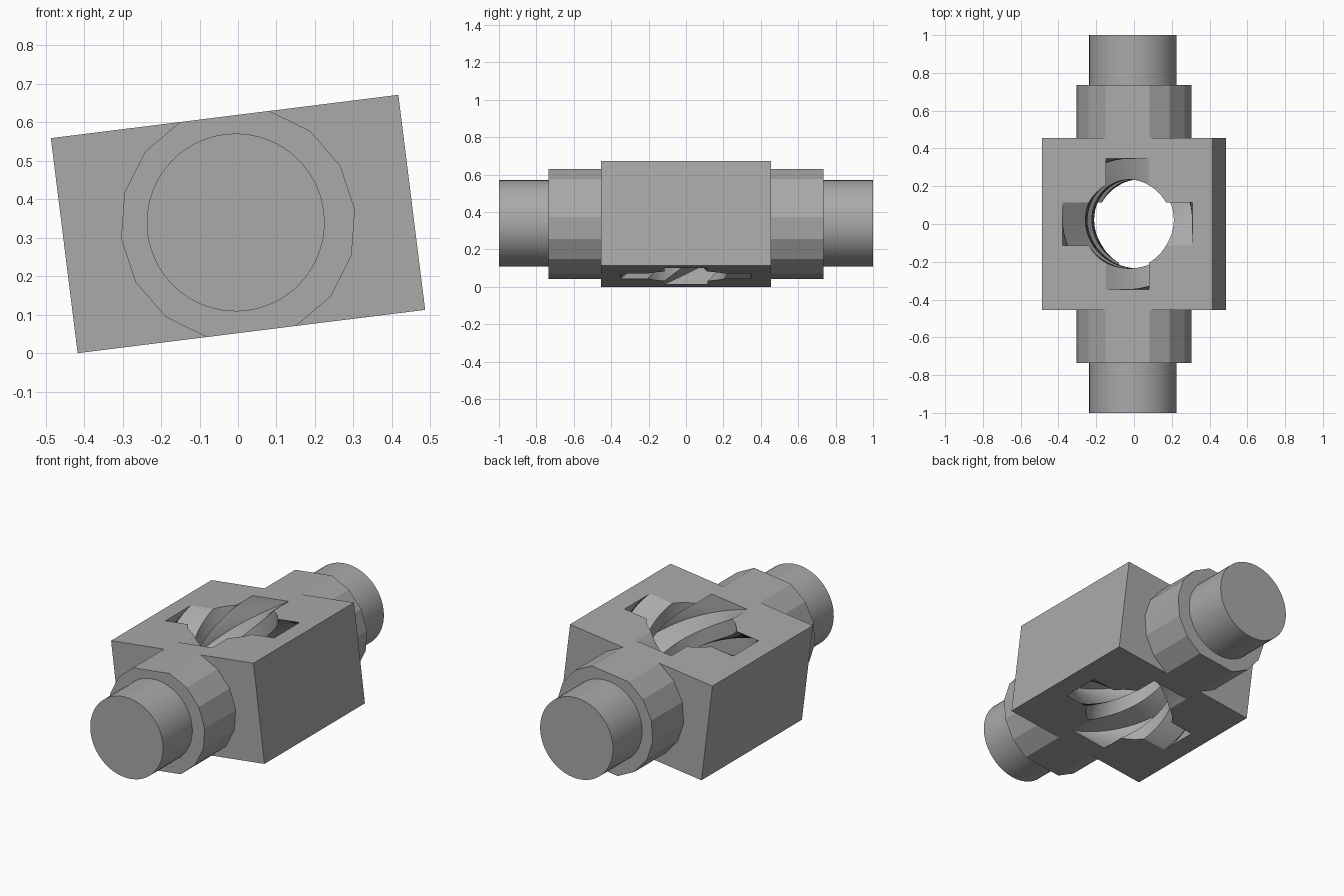
import bpy, bmesh
from math import sin, cos, pi, radians, asin
from mathutils import Matrix

cube = bpy.data.objects.get("Cube")
if cube:
    bpy.data.objects.remove(cube, do_unlink=True)

SIDE, HEIGHT = 0.91, 0.563          # block
BORE, ARM, HALF = 0.235, 0.347, 0.115   # bore radius, slot reach, slot half width
TWIST, LAYERS = pi, 72
PLACE = Matrix.Translation((0, 0, 0.336)) @ Matrix.Rotation(radians(-7.1), 4, 'Y')

steel = bpy.data.materials.new("plain_grey")
steel.use_nodes = True
GREY = (0.4, 0.4, 0.4, 1)
steel.diffuse_color = GREY
steel.node_tree.nodes["Principled BSDF"].inputs["Base Color"].default_value = GREY


def loft(name, rings):
    """Solid through a list of equal-length point rings, with end caps."""
    bm = bmesh.new()
    loops = [[bm.verts.new(p) for p in ring] for ring in rings]
    n = len(loops[0])
    for a, b in zip(loops, loops[1:]):
        for i in range(n):
            j = (i + 1) % n
            bm.faces.new((a[i], a[j], b[j], b[i]))
    bm.faces.new(loops[0][::-1])
    bm.faces.new(loops[-1])
    bmesh.ops.recalc_face_normals(bm, faces=bm.faces)
    mesh = bpy.data.meshes.new(name)
    bm.to_mesh(mesh)
    bm.free()
    mesh.materials.append(steel)
    obj = bpy.data.objects.new(name, mesh)
    bpy.context.collection.objects.link(obj)
    obj.matrix_world = PLACE
    return obj


def disc(radius, sides, y, limit=9):
    """Ring around the y axis, flattened where it passes the limit height."""
    ring = []
    for i in range(sides):
        a = 2 * pi * i / sides
        z = radius * sin(a)
        ring.append((radius * cos(a), y, max(-limit, min(limit, z))))
    return ring


# Block
h = SIDE / 2
square = [(-h, -h), (h, -h), (h, h), (-h, h)]
block = loft("block", [[(x, y, z) for x, y in square] for z in (-HEIGHT / 2, HEIGHT / 2)])

# Bore with four slots, twisted along its length
outline = []
edge = asin(HALF / BORE)
for k in range(4):
    quarter = Matrix.Rotation(k * pi / 2, 2)
    points = [(ARM, -HALF), (ARM, HALF)]
    for s in range(7):
        a = edge + (pi / 2 - 2 * edge) * s / 6
        points.append((BORE * cos(a), BORE * sin(a)))
    for x, y in points:
        outline.append((quarter[0][0] * x + quarter[0][1] * y,
                        quarter[1][0] * x + quarter[1][1] * y))
rings = []
for i in range(-1, LAYERS + 2):
    t = i / LAYERS
    c, s = cos(TWIST * t), sin(TWIST * t)
    rings.append([(x * c - y * s, x * s + y * c, HEIGHT * (0.5 - t)) for x, y in outline])
cutter = loft("bore_cutter", rings)
cutter.hide_render = True

cut = block.modifiers.new("bore", 'BOOLEAN')
cut.operation, cut.solver, cut.object = 'DIFFERENCE', 'EXACT', cutter
bpy.context.view_layer.objects.active = block
block.select_set(True)
bpy.ops.object.modifier_apply(modifier=cut.name)
bpy.data.objects.remove(cutter, do_unlink=True)

# Collars and round axle ends, front and back
for side, sign in (("front", -1), ("back", 1)):
    loft(side + "_collar", [disc(0.306, 16, sign * y, HEIGHT / 2) for y in (h, 0.735)])
    axle = loft(side + "_axle", [disc(0.231, 64, sign * y) for y in (0.7, 1.0)])
    axle.matrix_world = Matrix.Translation((-0.006, 0, 0.004)) @ PLACE
    bpy.ops.object.select_all(action='DESELECT')
    axle.select_set(True)
    bpy.context.view_layer.objects.active = axle
    bpy.ops.object.shade_smooth_by_angle(angle=radians(30))
